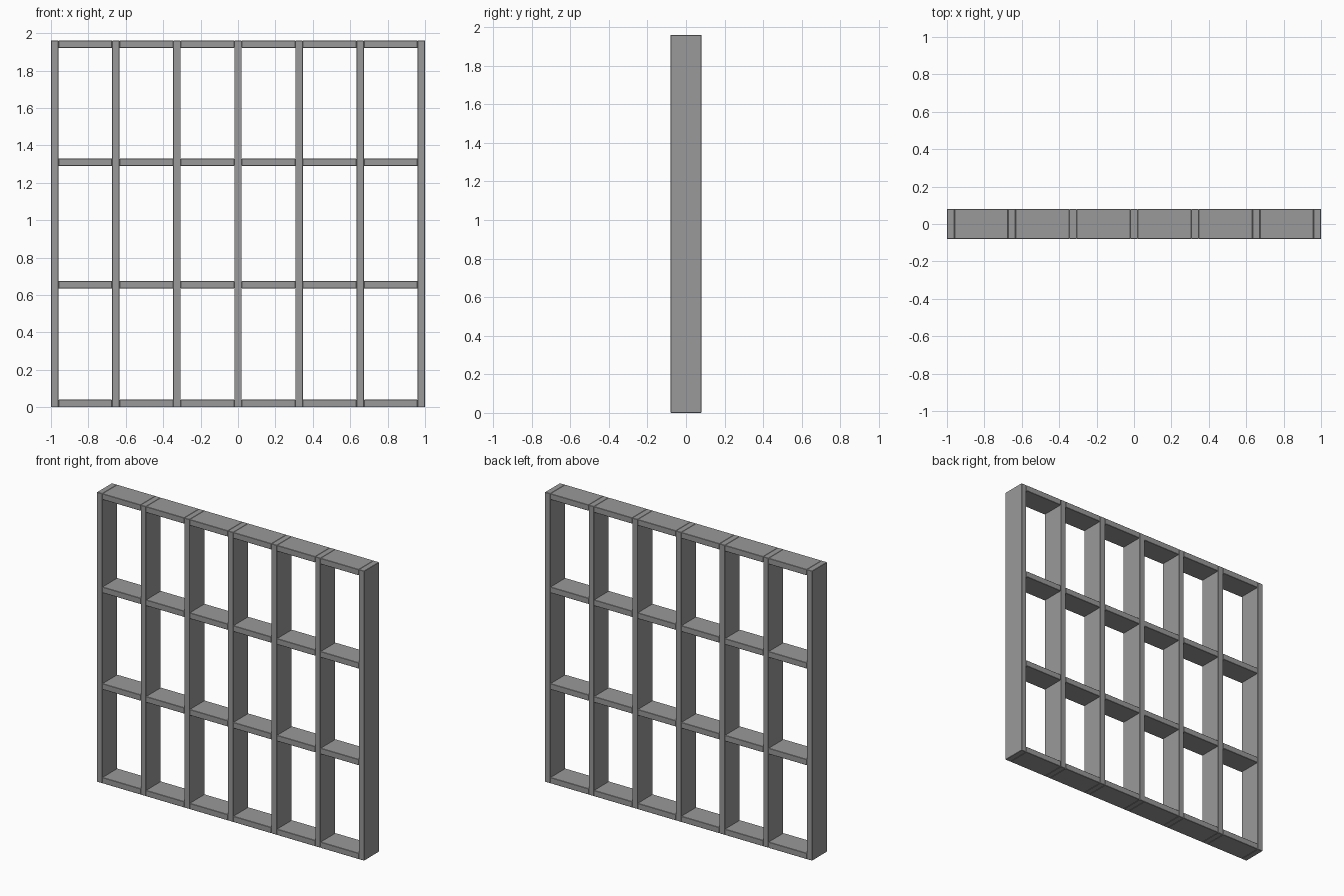
import bpy

if "Cube" in bpy.data.objects:
    bpy.data.objects.remove(bpy.data.objects["Cube"])

DEPTH, THICK, HEIGHT = 0.16, 0.04, 1.96
PITCH = 1.96 / 6

# dark grey finish
dark = bpy.data.materials.new("dark_grey")
dark.diffuse_color = (0.32, 0.32, 0.32, 1)
dark.use_nodes = True
dark.node_tree.nodes["Principled BSDF"].inputs["Base Color"].default_value = dark.diffuse_color


def board(name, size, loc):
    bpy.ops.mesh.primitive_cube_add(size=1, location=loc)
    ob = bpy.context.object
    ob.name = name
    ob.scale = size
    bpy.ops.object.transform_apply(location=False, rotation=False, scale=True)
    ob.data.materials.append(dark)
    # slightly eased edges
    bevel = ob.modifiers.new("eased_edges", 'BEVEL')
    bevel.width = 0.002
    bevel.segments = 1
    return ob


# seven full-height uprights
for i in range(7):
    board(f"upright_{i + 1}", (THICK, DEPTH, HEIGHT),
          (-0.98 + i * PITCH, 0, HEIGHT / 2))

# short crosspieces filling each bay at four levels
for row, z in enumerate((0.02, 0.655, 1.309, 1.94)):
    for i in range(6):
        board(f"crosspiece_{row + 1}_{i + 1}", (PITCH - THICK, DEPTH, THICK),
              (-0.98 + (i + 0.5) * PITCH, 0, z))
